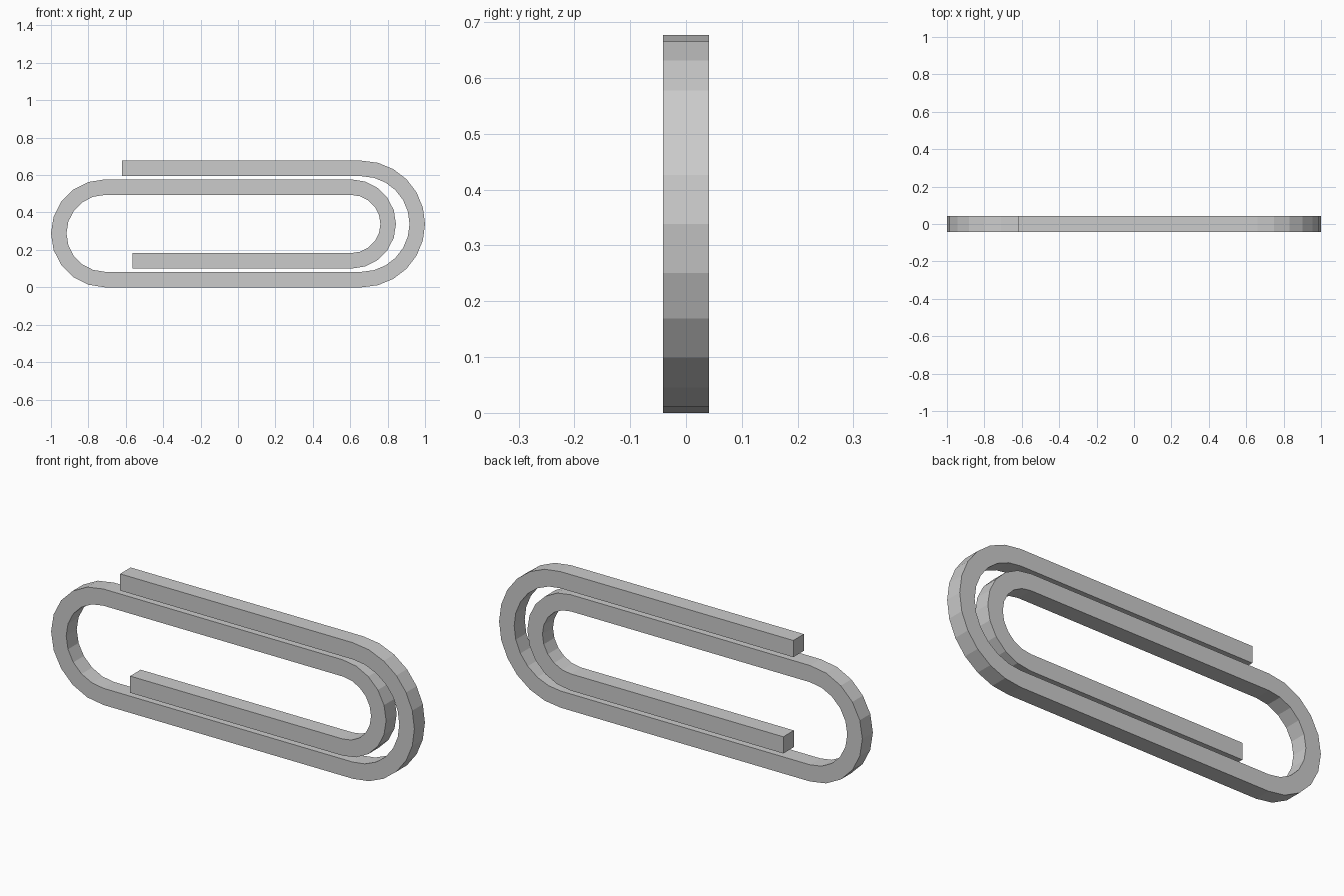
import bpy, bmesh
from math import sin, cos, pi

if "Cube" in bpy.data.objects:
    bpy.data.objects.remove(bpy.data.objects["Cube"])

H = 0.0415          # half thickness of the square wire


def arc(cx, cz, r, a0, a1, n):
    """Stations (x, z, normal angle) along a bend."""
    out = []
    for i in range(n + 1):
        a = a0 + (a1 - a0) * i / n
        out.append((cx + r * cos(a), cz + r * sin(a), a))
    return out


# wire path: outer end, big right bend, left bend, small right bend, inner end
path = [(-0.62, 0.6355, pi / 2)]
path += arc(0.6615, 0.3385, 0.297, pi / 2, -pi / 2, 12)
path += arc(-0.7115, 0.2885, 0.247, -pi / 2, -3 * pi / 2, 10)
path += arc(0.606, 0.3385, 0.197, -3 * pi / 2, -5 * pi / 2, 10)
path += [(-0.565, 0.1415, -5 * pi / 2)]

# sweep a square section along the path
bm = bmesh.new()
rings = []
for x, z, a in path:
    rings.append([bm.verts.new((x + s * H * cos(a), t * H, z + s * H * sin(a)))
                  for s, t in ((1, -1), (1, 1), (-1, 1), (-1, -1))])
for p, q in zip(rings, rings[1:]):
    for i in range(4):
        j = (i + 1) % 4
        bm.faces.new((p[i], p[j], q[j], q[i]))
bm.faces.new(rings[0])
bm.faces.new(rings[-1])
bmesh.ops.recalc_face_normals(bm, faces=bm.faces)

mesh = bpy.data.meshes.new("paperclip_wire")
bm.to_mesh(mesh)
bm.free()
bpy.context.collection.objects.link(bpy.data.objects.new("paperclip_wire", mesh))
